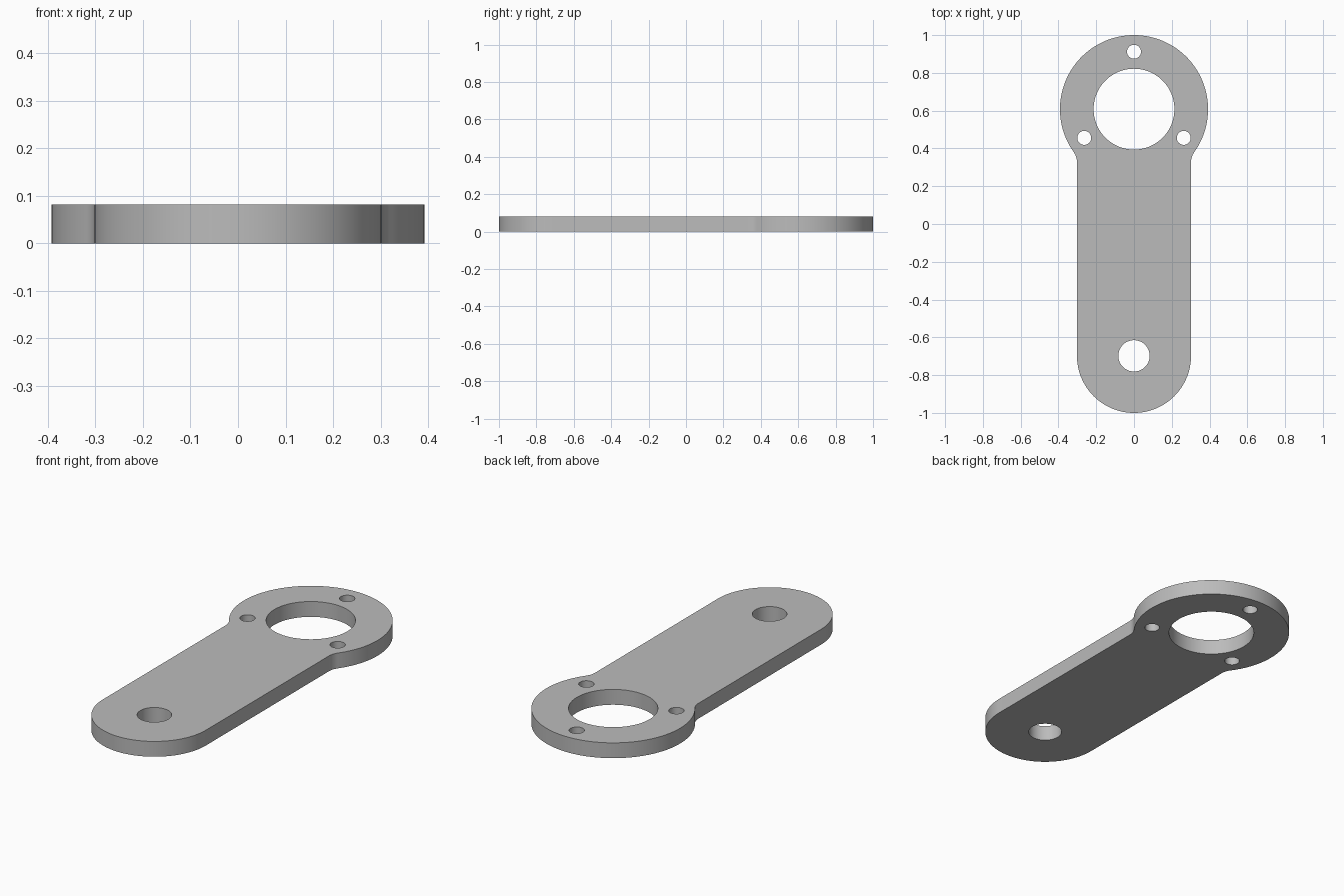
import bpy
import bmesh
from math import sin, cos, pi, radians, sqrt, atan2

cube = bpy.data.objects.get("Cube")
if cube:
    bpy.data.objects.remove(cube, do_unlink=True)

THICK = 0.081
RING_Y, RING_R, BORE_R = 0.608, 0.392, 0.214
ARM_R, PIVOT_R = 0.302, 0.083
ARM_Y = ARM_R - 1
BOLT_CIRCLE, BOLT_R = 0.304, 0.037
FILLET = 0.09


def arc(cx, cy, r, start, end, steps):
    """Points along an arc, both ends included."""
    angles = [start + (end - start) * i / steps for i in range(steps + 1)]
    return [(cx + r * cos(a), cy + r * sin(a)) for a in angles]


def circle(cx, cy, r, steps):
    return arc(cx, cy, r, 0, 2 * pi, steps)[:-1]


# Outline: right half from the arm tip to the ring top, then mirrored
fillet_x = ARM_R + FILLET
drop = sqrt((RING_R + FILLET) ** 2 - fillet_x ** 2)
join = atan2(-drop, fillet_x)
half = arc(0, ARM_Y, ARM_R, -pi / 2, 0, 32)
half += arc(fillet_x, RING_Y - drop, FILLET, pi, pi + join, 10)
half += arc(0, RING_Y, RING_R, join, pi / 2, 56)[1:]
outline = half + [(-x, y) for x, y in reversed(half[1:-1])]

# Holes: large bore, pivot hole and three bolt holes
holes = [circle(0, RING_Y, BORE_R, 96), circle(0, ARM_Y, PIVOT_R, 48)]
for deg in (90, 210, 330):
    a = radians(deg)
    holes.append(circle(BOLT_CIRCLE * cos(a), RING_Y + BOLT_CIRCLE * sin(a), BOLT_R, 32))

# Plate: fill the loops, then extrude upwards
bm = bmesh.new()
edges = []
for loop in [outline] + holes:
    verts = [bm.verts.new((x, y, 0)) for x, y in loop]
    edges += [bm.edges.new((v, verts[i - 1])) for i, v in enumerate(verts)]
bmesh.ops.triangle_fill(bm, edges=edges, use_beauty=True, normal=(0, 0, 1))
extruded = bmesh.ops.extrude_face_region(bm, geom=bm.faces[:], use_keep_orig=True)
top = [g for g in extruded["geom"] if isinstance(g, bmesh.types.BMVert)]
bmesh.ops.translate(bm, verts=top, vec=(0, 0, THICK))
bmesh.ops.recalc_face_normals(bm, faces=bm.faces[:])
mesh = bpy.data.meshes.new("lever_plate")
bm.to_mesh(mesh)
bm.free()

plate = bpy.data.objects.new("lever_plate", mesh)
bpy.context.collection.objects.link(plate)

# Grey metal
grey = bpy.data.materials.new("grey_metal")
grey.use_nodes = True
color = (0.5, 0.5, 0.5, 1)
grey.diffuse_color = color
grey.node_tree.nodes["Principled BSDF"].inputs["Base Color"].default_value = color
mesh.materials.append(grey)

bpy.ops.object.select_all(action="DESELECT")
plate.select_set(True)
bpy.context.view_layer.objects.active = plate
bpy.ops.object.shade_smooth_by_angle(angle=radians(30))
